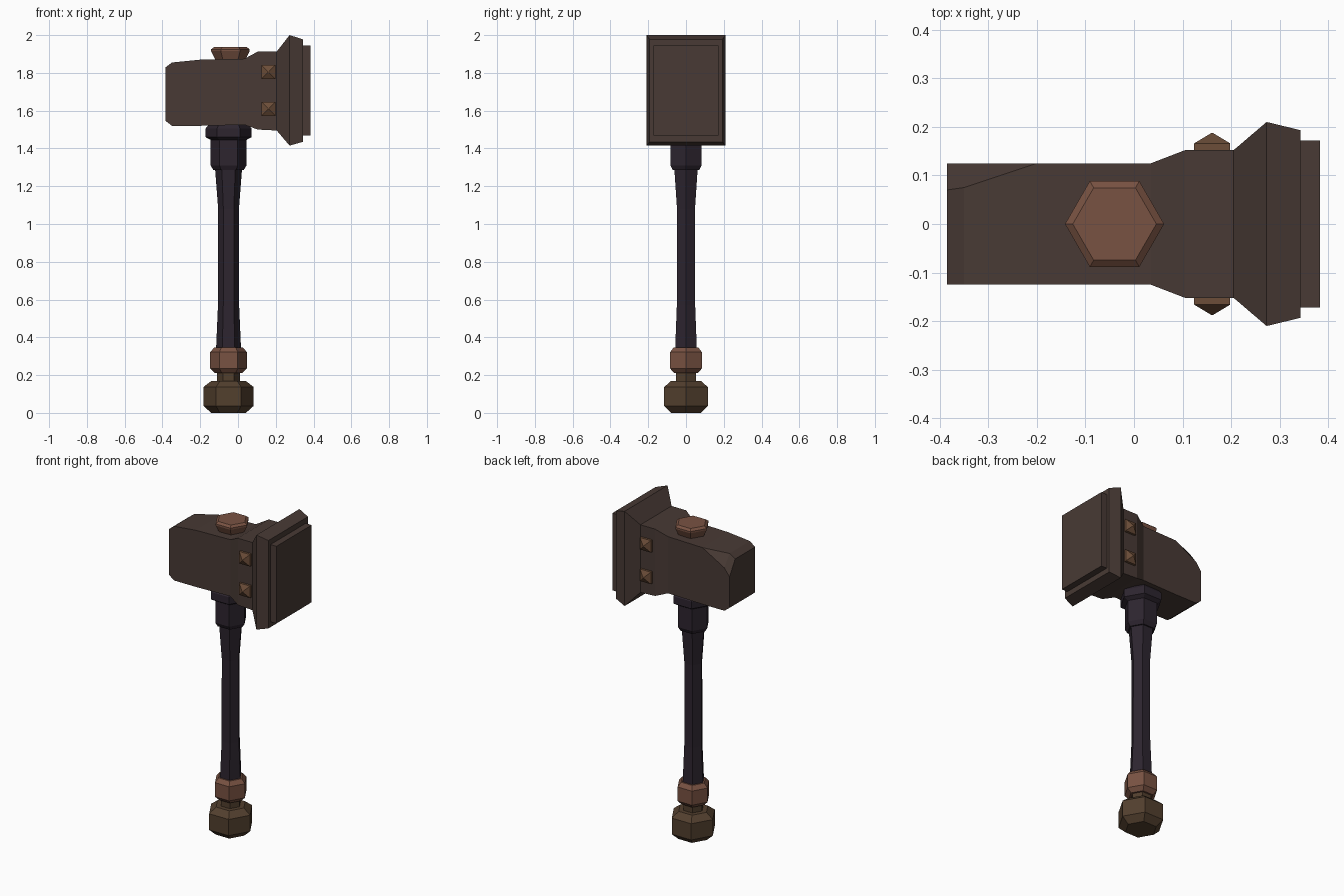
import bpy, bmesh
from math import cos, sin, pi

if "Cube" in bpy.data.objects:
    bpy.data.objects.remove(bpy.data.objects["Cube"])


def material(name, rgb):
    m = bpy.data.materials.new(name)
    m.diffuse_color = (*rgb, 1)
    m.use_nodes = True
    m.node_tree.nodes["Principled BSDF"].inputs["Base Color"].default_value = m.diffuse_color
    return m


IRON = material("dark_iron", (0.065, 0.042, 0.035))
COPPER = material("copper", (0.19, 0.085, 0.055))
BRONZE = material("bronze", (0.085, 0.05, 0.027))
LEATHER = material("leather", (0.026, 0.018, 0.028))
STUD = material("stud_metal", (0.15, 0.075, 0.04))


def loft(name, rings, mat):
    """Skin a list of closed rings with equal point counts, capping both ends."""
    bm = bmesh.new()
    vs = [[bm.verts.new(p) for p in ring] for ring in rings]
    n = len(vs[0])
    for a, b in zip(vs, vs[1:]):
        for i in range(n):
            j = (i + 1) % n
            bm.faces.new((a[i], a[j], b[j], b[i]))
    bm.faces.new(vs[0][::-1])
    bm.faces.new(vs[-1])
    bmesh.ops.remove_doubles(bm, verts=bm.verts, dist=1e-4)
    bmesh.ops.recalc_face_normals(bm, faces=bm.faces)
    me = bpy.data.meshes.new(name)
    bm.to_mesh(me)
    bm.free()
    me.materials.append(mat)
    ob = bpy.data.objects.new(name, me)
    bpy.context.collection.objects.link(ob)
    return ob


def hex_turned(name, profile, mat, cx=-0.05):
    """Six-sided turned part from (radius, z) pairs."""
    return loft(name, [[(cx + r * cos(k * pi / 3), r * sin(k * pi / 3), z)
                        for k in range(6)] for r, z in profile], mat)


def block(x, hy, z0, z1, chip_y=0, chip_z=0):
    """Rectangular head section with an optional chipped rear top corner."""
    return [(x, -hy, z0), (x, hy, z0), (x, hy, z1 - chip_z),
            (x, hy - chip_y, z1), (x, -hy, z1)]


# Handle, from the pommel upward
hex_turned("pommel", [(0.092, 0), (0.133, 0.037), (0.133, 0.137), (0.09, 0.17)], BRONZE)
hex_turned("pommel_neck", [(0.06, 0.16), (0.06, 0.22)], BRONZE)
hex_turned("grip_ring", [(0.072, 0.21), (0.097, 0.235), (0.097, 0.322), (0.075, 0.347)], COPPER)
hex_turned("shaft", [(0.066, 0.34), (0.056, 0.57), (0.055, 1.08), (0.072, 1.30)], LEATHER)
hex_turned("collar", [(0.08, 1.285), (0.095, 1.31), (0.095, 1.445), (0.122, 1.46),
                      (0.122, 1.505), (0.09, 1.545)], LEATHER)

# Hammer head, from the chipped rear end to the flared striking end
loft("hammer_head", [
    block(-0.385, 0.125, 1.547, 1.828, 0.055, 0.09),
    block(-0.35, 0.125, 1.52, 1.855, 0.05, 0.07),
    block(-0.20, 0.125, 1.52, 1.87),
    block(0.035, 0.125, 1.525, 1.875),
    block(0.105, 0.152, 1.50, 1.913),
    block(0.205, 0.152, 1.495, 1.913),
    block(0.273, 0.21, 1.415, 2.0),
    block(0.343, 0.193, 1.435, 1.978),
], IRON)
loft("striking_plate", [block(0.335, 0.172, 1.468, 1.945),
                        block(0.383, 0.172, 1.468, 1.945)], IRON)

# Hexagonal cap on top of the head
hex_turned("top_cap", [(0.075, 1.86), (0.102, 1.915), (0.102, 1.925), (0.086, 1.937)],
           COPPER, cx=-0.04)

# Pyramid studs on both faces of the band
for side, label in ((-1, "front"), (1, "back")):
    for z, level in ((1.61, "lower"), (1.805, "upper")):
        loft(f"{label}_{level}_stud", [
            [(0.161 + sx * h, side * y, z + sz * h)
             for sx, sz in ((-1, -1), (1, -1), (1, 1), (-1, 1))]
            for h, y in ((0.037, 0.14), (0.037, 0.166), (0.002, 0.187))], STUD)
